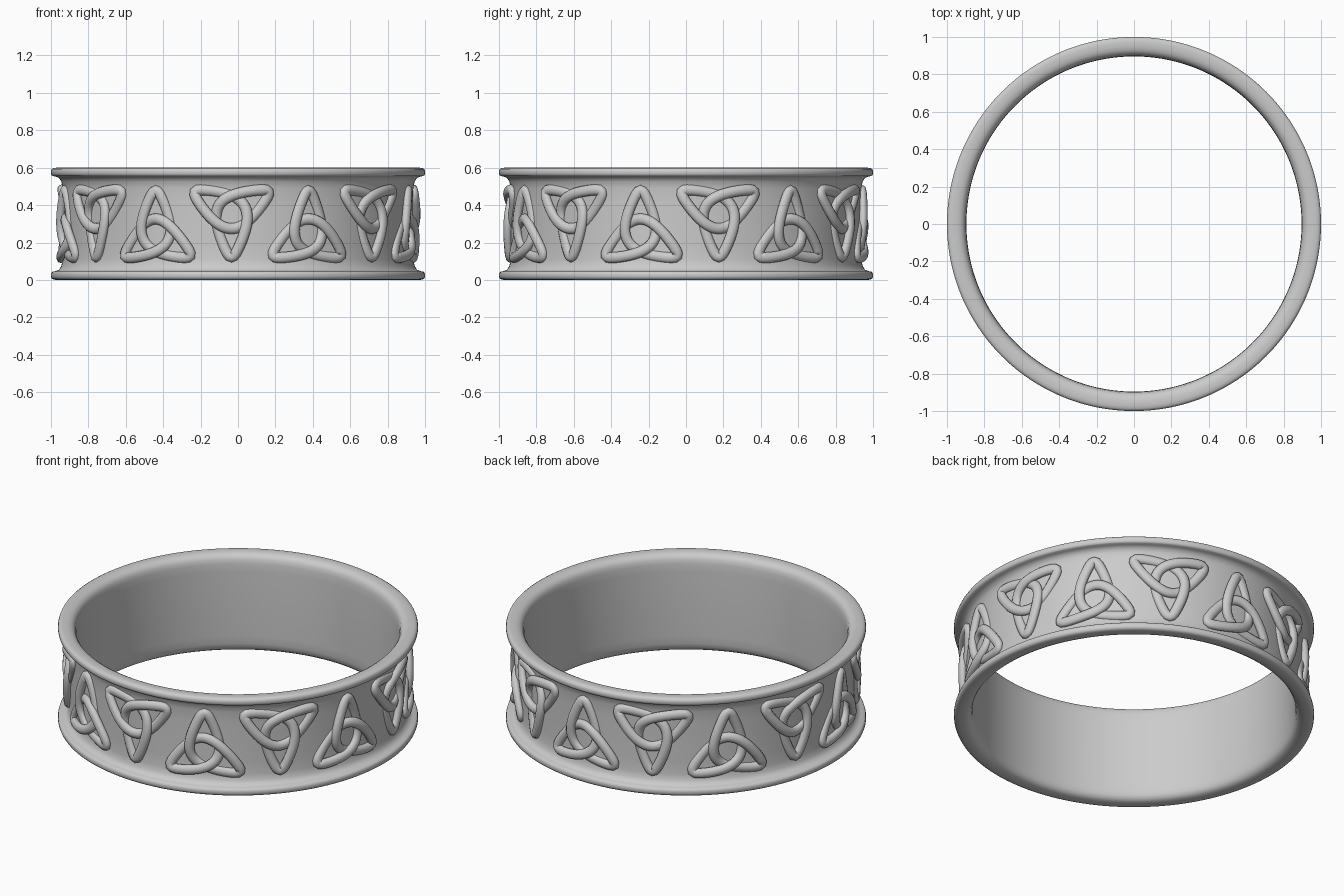
import bpy, bmesh, math
from mathutils import Vector

if "Cube" in bpy.data.objects:
    bpy.data.objects.remove(bpy.data.objects["Cube"])

def make_object(name, bm):
    bmesh.ops.recalc_face_normals(bm, faces=bm.faces)
    me = bpy.data.meshes.new(name)
    bm.to_mesh(me)
    bm.free()
    for p in me.polygons:
        p.use_smooth = True
    ob = bpy.data.objects.new(name, me)
    bpy.context.collection.objects.link(ob)
    return ob

def grid_faces(bm, rings):
    # closed in both directions
    n, m = len(rings), len(rings[0])
    for i in range(n):
        a, b = rings[i], rings[(i + 1) % n]
        for j in range(m):
            k = (j + 1) % m
            bm.faces.new((a[j], b[j], b[k], a[k]))

def on_ring(r, phi, z):
    return (r * math.sin(phi), -r * math.cos(phi), z)

# Band: lathe of a rounded, waisted profile (upper half, mirrored in z)
H = 0.6
upper = [(0.936, 0.30), (0.936, 0.42), (0.938, 0.49), (0.944, 0.525), (0.957, 0.545),
         (0.975, 0.553), (0.990, 0.555), (0.997, 0.560), (1.0, 0.570), (1.0, 0.582),
         (0.996, 0.592), (0.987, 0.598), (0.972, 0.600), (0.950, 0.600), (0.930, 0.596),
         (0.914, 0.587), (0.903, 0.570), (0.898, 0.545), (0.896, 0.50), (0.896, 0.30)]
profile = upper + [(r, H - z) for r, z in reversed(upper[1:-1])]
bm = bmesh.new()
SEG = 192
grid_faces(bm, [[bm.verts.new(on_ring(r, 2 * math.pi * i / SEG, z)) for r, z in profile]
                for i in range(SEG)])
make_object("ring_band", bm)

# Three-cornered knot centreline: (sideways, up, outward), alternating over and under
R, STEPS = 0.262, 36

def knot_path():
    pts = []
    for k in range(3):
        a = math.radians(150 + 120 * k)
        b = a + math.radians(120)
        p0 = Vector((math.cos(a), math.sin(a))) * R
        p3 = Vector((math.cos(b), math.sin(b))) * R
        # strand leaves each tip 28 degrees off the line to the centre
        ta, tb = a + math.pi + math.radians(28), b + math.pi - math.radians(28)
        h = 1.28 * R
        p1 = p0 + Vector((math.cos(ta), math.sin(ta))) * h
        p2 = p3 + Vector((math.cos(tb), math.sin(tb))) * h
        # the curve has to pass beyond the centre, so the far side is used
        if ((p1 + p2) * 0.5).dot(p0 + p3) > 0:
            ta, tb = a + math.pi - math.radians(28), b + math.pi + math.radians(28)
            p1 = p0 + Vector((math.cos(ta), math.sin(ta))) * h
            p2 = p3 + Vector((math.cos(tb), math.sin(tb))) * h
        for i in range(STEPS):
            t = i / STEPS
            s = 1 - t
            q = p0 * s**3 + p1 * 3 * s * s * t + p2 * 3 * s * t * t + p3 * t**3
            pts.append(Vector((q.x, q.y, -0.013 * math.sin(2 * math.pi * t))))
    # round the tips
    n = len(pts)
    for _ in range(5):
        pts = [(pts[i - 1] + pts[i] * 2 + pts[(i + 1) % n]) / 4 for i in range(n)]
    return pts

PATH = knot_path()

def knot(name, phi, flip, zc):
    bm = bmesh.new()
    n, sides, rings = len(PATH), 12, []
    for i, p in enumerate(PATH):
        d = PATH[(i + 1) % n] - PATH[i - 1]
        side = Vector((-d.y, d.x)).normalized()
        ring = []
        for j in range(sides):
            c = 2 * math.pi * j / sides
            u = (p.x + side.x * 0.029 * math.cos(c)) * flip
            v = (p.y + side.y * 0.029 * math.cos(c)) * flip
            r = 0.942 + p.z + 0.023 * math.sin(c)
            ring.append(bm.verts.new(on_ring(r, phi + u / 0.955, zc + v)))
        rings.append(ring)
    grid_faces(bm, rings)
    make_object(name, bm)

# Fourteen knots, alternately pointing down and up
COUNT = 14
for k in range(COUNT):
    down = k % 2 == 0
    knot(f"knot_{k + 1}", math.radians(-2.1) + 2 * math.pi * k / COUNT,
         1 if down else -1, 0.355 if down else 0.245)
